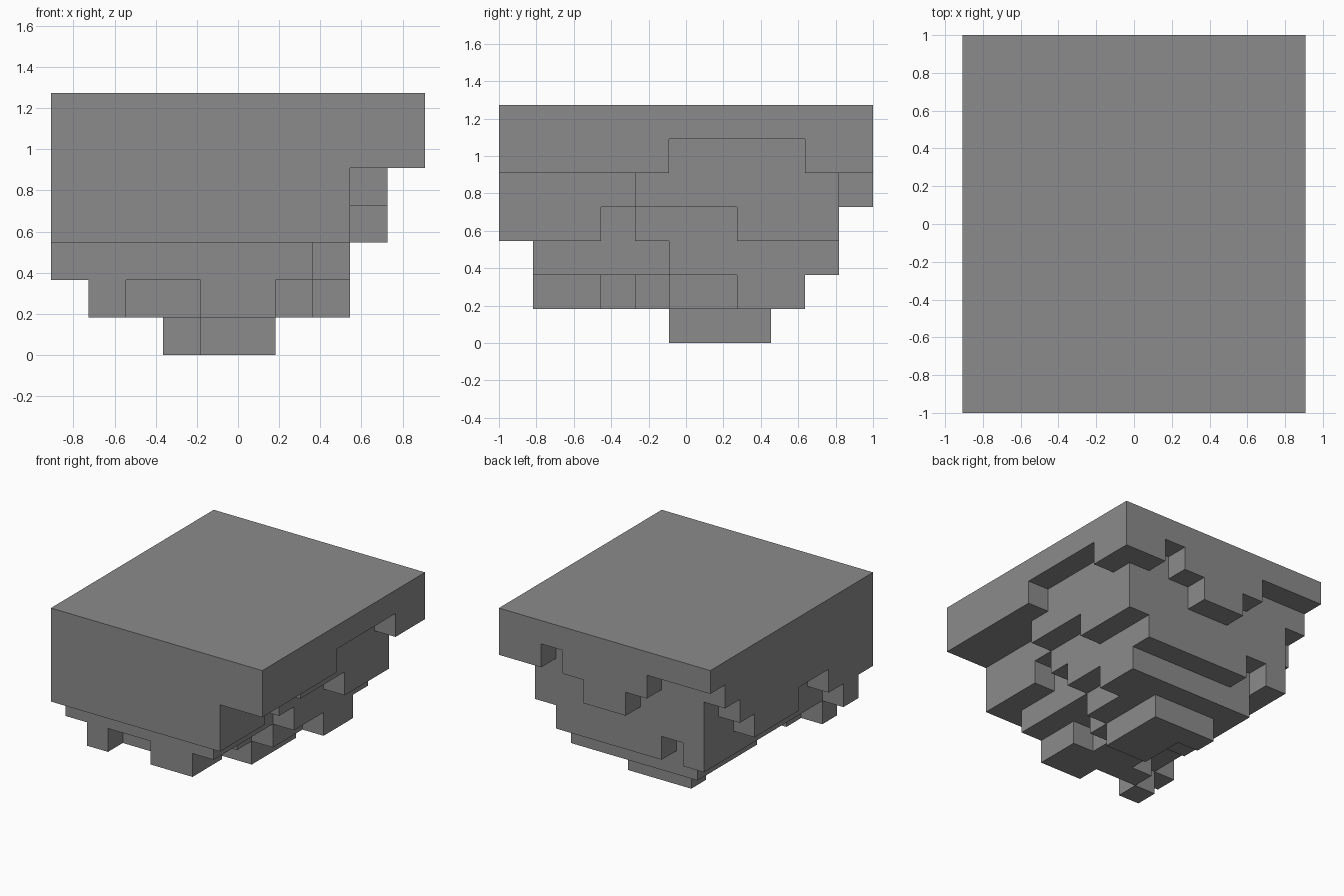
import bpy, bmesh, math
from mathutils import Vector

cube = bpy.data.objects.get("Cube")
if cube:
    bpy.data.objects.remove(cube, do_unlink=True)

CELL = 2 / 11
WIDTH, DEPTH = 10, 11

# Stepped layers from the ground up: rows of (y start, y end, x start, x end) in cells
LAYERS = [
    # base foot
    [(5, 8, 4, 6), (7, 8, 3, 4)],
    # lower ledge
    [(1, 2, 1, 2), (1, 2, 4, 6), (2, 3, 2, 6), (3, 4, 3, 5), (4, 5, 3, 6),
     (5, 7, 2, 7), (7, 9, 2, 8)],
    # middle ledge
    [(1, 2, 0, 7), (2, 5, 1, 7), (5, 9, 1, 8), (9, 10, 1, 2), (9, 10, 3, 8)],
    # ragged body
    [(0, 3, 0, 8), (3, 4, 1, 7), (4, 5, 1, 8), (5, 7, 0, 8), (7, 8, 0, 9),
     (8, 10, 1, 9)],
    [(0, 4, 0, 8), (4, 9, 0, 9), (9, 10, 1, 9), (10, 11, 4, 6)],
    # rim fringe
    [(0, 5, 0, 10), (5, 9, 0, 9), (9, 10, 0, 10), (10, 11, 3, 7), (10, 11, 8, 10)],
    # flat top slab
    [(0, DEPTH, 0, WIDTH)],
]

stone = bpy.data.materials.new("stone grey")
stone.use_nodes = True
stone.diffuse_color = (0.26, 0.26, 0.26, 1)
bsdf = next(n for n in stone.node_tree.nodes if n.type == "BSDF_PRINCIPLED")
bsdf.inputs["Base Color"].default_value = stone.diffuse_color
bsdf.inputs["Roughness"].default_value = 0.9


def filled_cells(layers):
    return {(x, y, z)
            for z, rows in enumerate(layers)
            for y0, y1, x0, x1 in rows
            for y in range(y0, y1)
            for x in range(x0, x1)}


def add_side(bm, cell, axis, sign):
    """One outward-facing square of a cell."""
    u, v = Vector(), Vector()
    u[(axis + 1) % 3] = v[(axis + 2) % 3] = 0.5
    normal = Vector()
    normal[axis] = sign / 2
    middle = Vector(cell) + Vector((0.5, 0.5, 0.5)) + normal
    corners = [-u - v, u - v, u + v, v - u]
    if sign < 0:
        corners.reverse()
    origin = Vector((WIDTH / 2, DEPTH / 2, 0))
    bm.faces.new([bm.verts.new((middle + c - origin) * CELL) for c in corners])


def build_shell(name, cells):
    bm = bmesh.new()
    for cell in sorted(cells):
        for axis in range(3):
            for sign in (-1, 1):
                neighbour = list(cell)
                neighbour[axis] += sign
                if tuple(neighbour) not in cells:
                    add_side(bm, cell, axis, sign)
    # weld the squares and merge flat regions into clean faces
    bmesh.ops.remove_doubles(bm, verts=bm.verts[:], dist=CELL / 100)
    bmesh.ops.dissolve_limit(bm, angle_limit=math.radians(1),
                             verts=bm.verts[:], edges=bm.edges[:])
    mesh = bpy.data.meshes.new(name)
    bm.to_mesh(mesh)
    bm.free()
    mesh.materials.append(stone)
    obj = bpy.data.objects.new(name, mesh)
    bpy.context.collection.objects.link(obj)
    return obj


build_shell("floating_stone_block", filled_cells(LAYERS))
